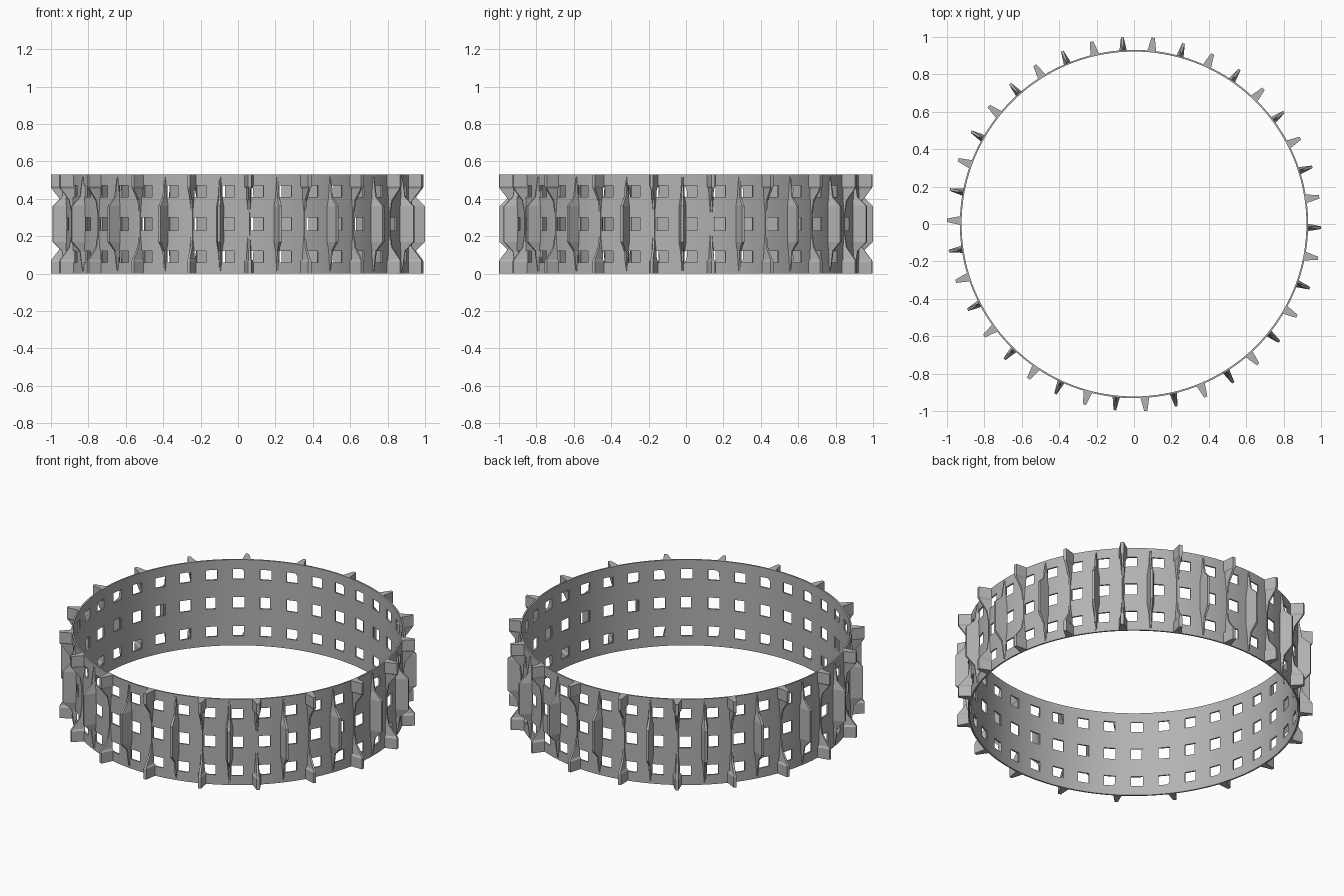
import bpy, bmesh, math
from mathutils import Matrix, Vector

cube = bpy.data.objects.get("Cube")
if cube:
    bpy.data.objects.remove(cube)

COUNT = 38                      # lugs around the band
PITCH = 2 * math.pi / COUNT
START = math.radians(-86.4)     # direction of the first edge lug
RADIUS, HEIGHT, WALL = 0.931, 0.53, 0.009
MID = HEIGHT / 2

steel = bpy.data.materials.new("grey steel")
steel.use_nodes = True
steel.diffuse_color = (0.45, 0.45, 0.45, 1)
steel.node_tree.nodes["Principled BSDF"].inputs["Base Color"].default_value = steel.diffuse_color


def make_object(name, bm):
    bmesh.ops.recalc_face_normals(bm, faces=bm.faces)
    mesh = bpy.data.meshes.new(name)
    bm.to_mesh(mesh)
    bm.free()
    obj = bpy.data.objects.new(name, mesh)
    bpy.context.collection.objects.link(obj)
    mesh.materials.append(steel)
    return obj


# Band: cylinder wall of cells, leaving out three rows of square windows
def make_band():
    bm = bmesh.new()
    hole_from, hole_to = math.radians(0.7), math.radians(4.75)
    cuts = [hole_from, (hole_from + hole_to) / 2, hole_to, hole_to + (PITCH - hole_to) / 2, PITCH]
    angles = [START + i * PITCH + c for i in range(COUNT) for c in cuts]
    levels = [0]
    for centre, half in ((0.09, 0.031), (MID, 0.035), (HEIGHT - 0.09, 0.031)):
        levels += [centre - half, centre + half]
    levels.append(HEIGHT)
    grid = [[bm.verts.new((RADIUS * math.cos(a), RADIUS * math.sin(a), z)) for z in levels]
            for a in angles]
    for i in range(len(angles)):
        a, b = grid[i], grid[(i + 1) % len(angles)]
        for j in range(len(levels) - 1):
            is_window = i % len(cuts) < 2 and j % 2 == 1
            if not is_window:
                bm.faces.new((a[j], b[j], b[j + 1], a[j + 1]))
    band = make_object("perforated_band", bm)
    # Faces point outward, so the wall thickens inward
    if band.data.polygons[0].normal.dot(band.data.polygons[0].center) < 0:
        band.data.flip_normals()
    solid = band.modifiers.new("wall", "SOLIDIFY")
    solid.thickness = WALL
    solid.offset = -1
    bpy.ops.object.select_all(action="DESELECT")
    band.select_set(True)
    bpy.context.view_layer.objects.active = band
    bpy.ops.object.modifier_apply(modifier="wall")
    bpy.ops.object.shade_smooth_by_angle(angle=math.radians(30))


# Lug: stations of (distance from mid height, rise, half foot, half crest), mirrored in z
def add_lug(bm, stations, angle):
    full = [(MID + d, r, f, c) for d, r, f, c in stations]
    full += [(MID - d, r, f, c) for d, r, f, c in reversed(stations)]
    turn = Matrix.Rotation(angle, 3, "Z")
    rings = []
    for z, rise, foot, crest in full:
        root, tip = RADIUS - 0.004, RADIUS + rise
        section = ((root, -foot), (root, foot), (tip, crest), (tip, -crest))
        rings.append([bm.verts.new(turn @ Vector((x, y, z))) for x, y in section])
    for a, b in zip(rings, rings[1:]):
        for k in range(4):
            n = (k + 1) % 4
            bm.faces.new((a[k], a[n], b[n], b[k]))
    bm.faces.new(rings[0])
    bm.faces.new(rings[-1])


def make_lugs(name, stations, first):
    bm = bmesh.new()
    for i in range(first, COUNT, 2):
        add_lug(bm, stations, START + i * PITCH)
    make_object(name, bm)


make_band()
# Edge lugs: tall blocks at both rims, joined by a low thin rib
make_lugs("edge_lugs", [(MID, 0.07, 0.024, 0.009), (0.2, 0.07, 0.024, 0.009),
                        (0.19, 0.066, 0.015, 0.006), (0.125, 0.016, 0.012, 0.005),
                        (0.06, 0.005, 0.006, 0.004)], 0)
# Centre lugs: tall in the middle, tapering into low ribs toward the rims
make_lugs("centre_lugs", [(0.25, 0.005, 0.005, 0.003), (0.145, 0.02, 0.012, 0.005),
                          (0.095, 0.07, 0.02, 0.007)], 1)
